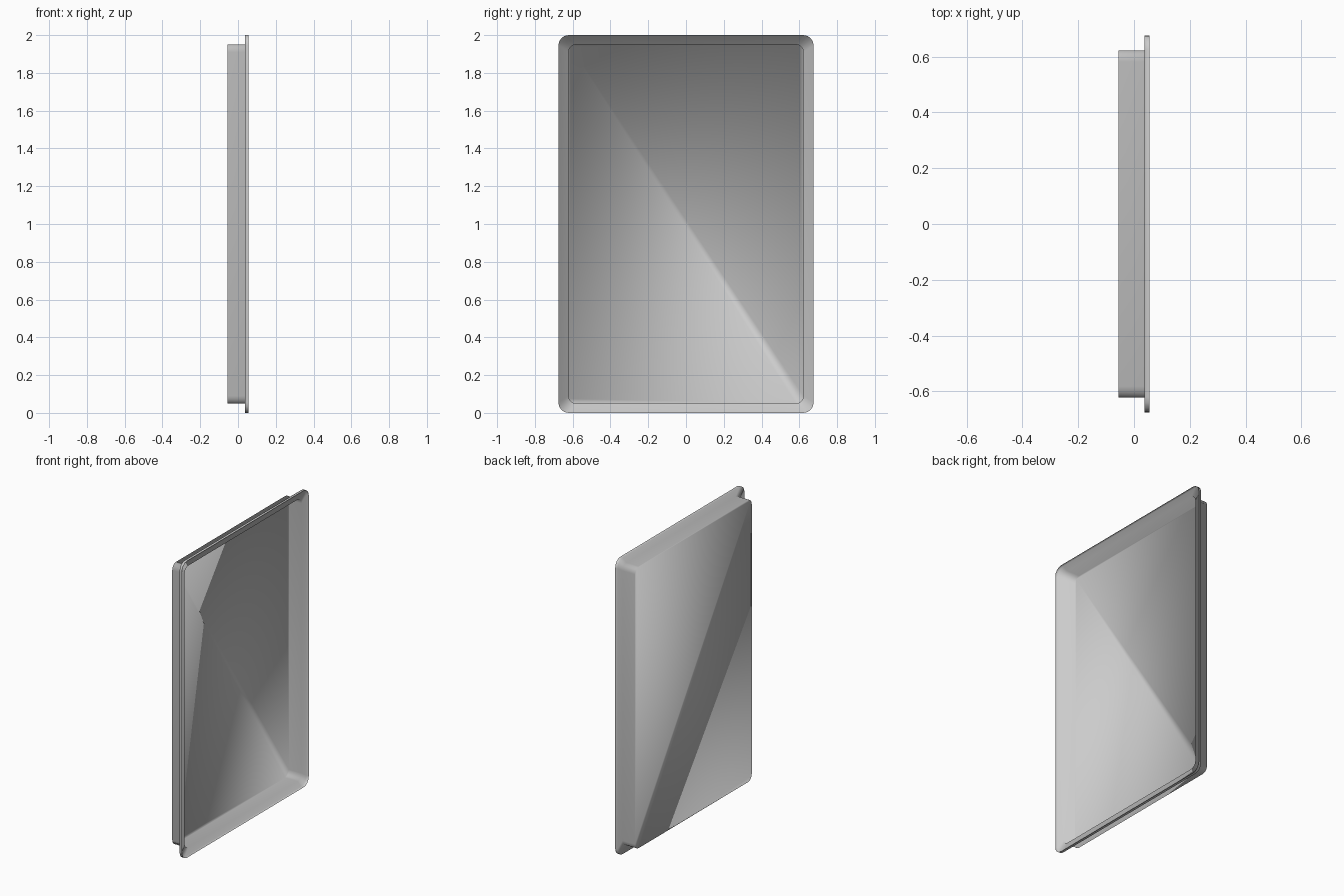
import bpy
import bmesh
from math import cos, sin, pi

cube = bpy.data.objects.get("Cube")
if cube:
    bpy.data.objects.remove(cube, do_unlink=True)

# Brushed grey metal
metal = bpy.data.materials.new("grey_metal")
metal.use_nodes = True
grey = (0.6, 0.6, 0.6, 1)
metal.diffuse_color = grey
metal.node_tree.nodes["Principled BSDF"].inputs["Base Color"].default_value = grey

CENTRE_Z = 1.0
CORNER_STEPS = 4


def rounded_loop(bm, x, half_y, half_z, radius):
    """Ring of vertices around a rounded rectangle facing +x."""
    ring = []
    corners = [(1, 1), (-1, 1), (-1, -1), (1, -1)]
    for quarter, (sy, sz) in enumerate(corners):
        for step in range(CORNER_STEPS + 1):
            a = (quarter + step / CORNER_STEPS) * pi / 2
            y = sy * (half_y - radius) + radius * cos(a)
            z = CENTRE_Z + sz * (half_z - radius) + radius * sin(a)
            ring.append(bm.verts.new((x, y, z)))
    return ring


# Thin sheet tray: floor, upright walls, flat rim and a small turned-up lip
bm = bmesh.new()
sections = [
    (-0.055, 0.622, 0.95, 0.04),
    (0.037, 0.622, 0.95, 0.04),
    (0.037, 0.676, 1.0, 0.055),
    (0.055, 0.676, 1.0, 0.055),
]
rings = [rounded_loop(bm, *s) for s in sections]
bm.faces.new(rings[0])
for inner, outer in zip(rings, rings[1:]):
    count = len(inner)
    for i in range(count):
        j = (i + 1) % count
        bm.faces.new((inner[i], outer[i], outer[j], inner[j]))
bmesh.ops.recalc_face_normals(bm, faces=bm.faces)

# The floor's visible side is the open one
bm.faces.ensure_lookup_table()
if bm.faces[0].normal.x < 0:
    bmesh.ops.reverse_faces(bm, faces=bm.faces)
for face in bm.faces:
    face.smooth = True

mesh = bpy.data.meshes.new("tray")
bm.to_mesh(mesh)
bm.free()
mesh.materials.append(metal)
tray = bpy.data.objects.new("tray", mesh)
bpy.context.collection.objects.link(tray)
